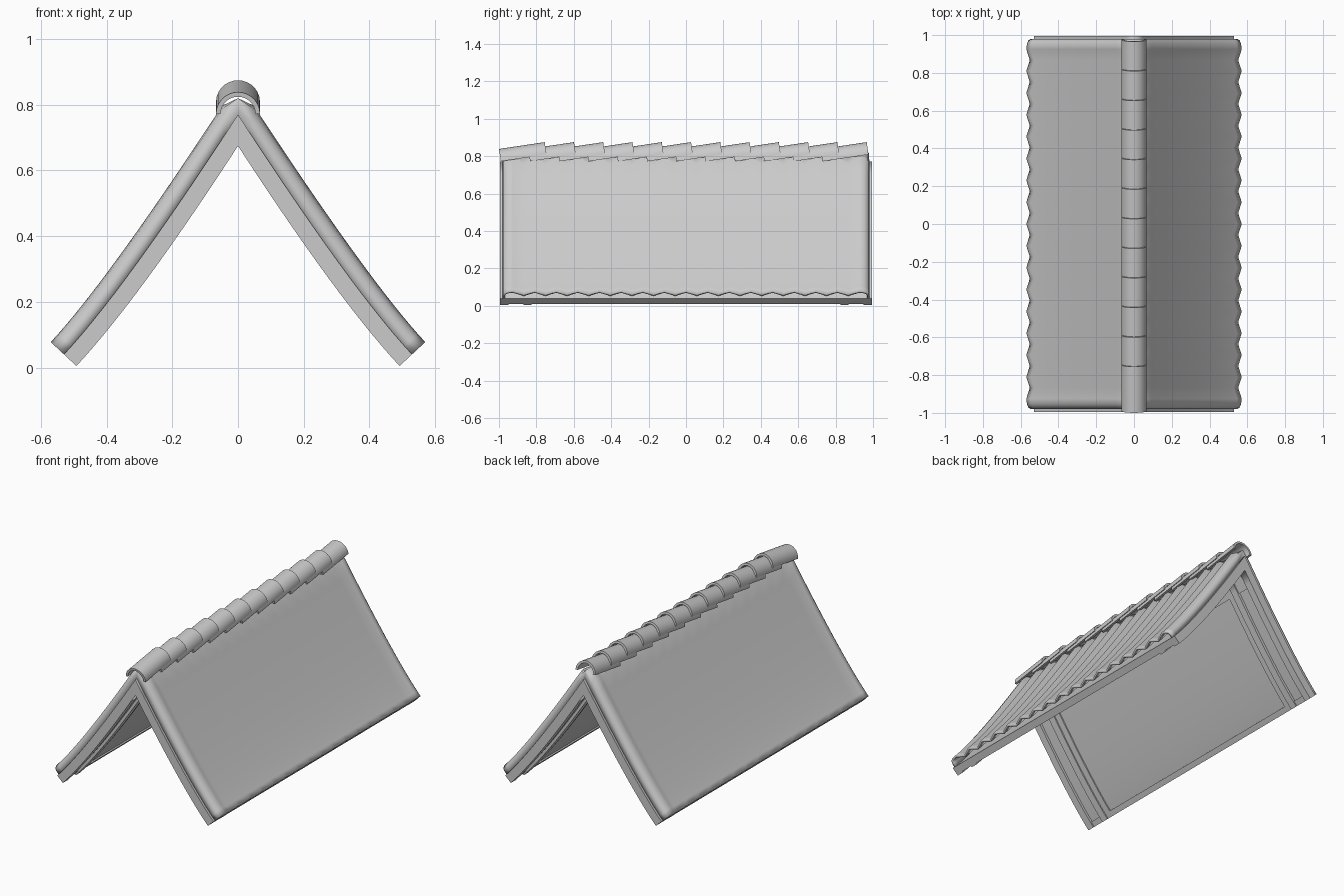
import bpy, bmesh, math
from mathutils import Matrix

if "Cube" in bpy.data.objects:
    bpy.data.objects.remove(bpy.data.objects["Cube"])

N = 14                                    # segments down the slope


def slope(d, t):
    """Point (x, z) on the sagging roof line, offset d along its normal."""
    ax, az = 0, 0.77 + d / 0.545
    bx, bz = 0.53 + 0.73 * d, 0.04 + 0.68 * d
    cx = (az - bz - 1.07 * bx) / (1.54 - 1.07)
    cz = az - 1.54 * cx
    u = 1 - t
    return (u * u * ax + 2 * u * t * cx + t * t * bx,
            u * u * az + 2 * u * t * cz + t * t * bz)


def finish(name, bm, angle=35, mirror=True):
    bmesh.ops.recalc_face_normals(bm, faces=bm.faces)
    me = bpy.data.meshes.new(name)
    bm.to_mesh(me)
    bm.free()
    ob = bpy.data.objects.new(name, me)
    bpy.context.collection.objects.link(ob)
    bpy.ops.object.select_all(action='DESELECT')
    ob.select_set(True)
    bpy.context.view_layer.objects.active = ob
    bpy.ops.object.shade_smooth_by_angle(angle=math.radians(angle))
    if mirror:
        m = ob.modifiers.new("mirror", 'MIRROR')
        m.use_clip = True
    return ob


def slab(name, d0, d1, y0, y1, t0=0.0, t1=1.0):
    """Curved board between two offsets of the roof line."""
    bm = bmesh.new()
    rings = []
    for i in range(N + 1):
        t = t0 + (t1 - t0) * i / N
        rings.append([bm.verts.new((x, y, z)) for (x, z), y in (
            (slope(d0, t), y0), (slope(d0, t), y1),
            (slope(d1, t), y1), (slope(d1, t), y0))])
    for a, b in zip(rings, rings[1:]):
        for k in range(4):
            j = (k + 1) % 4
            bm.faces.new((a[k], a[j], b[j], b[k]))
    bm.faces.new(rings[-1])
    if t0 > 0:
        bm.faces.new(rings[0][::-1])
    else:                                 # temporary cap keeps normals outward
        bm.faces.new(rings[0][::-1])
        bmesh.ops.recalc_face_normals(bm, faces=bm.faces)
        cap = [f for f in bm.faces if all(abs(v.co.x) < 1e-6 for v in f.verts)]
        bmesh.ops.delete(bm, geom=cap, context='FACES_ONLY')
    return finish(name, bm)


# Corrugated tile sheet, rolled down at both gable ends
waves, yend = 16, 0.925
cols = [(-0.98, 0.0), (-0.979, 0.025), (-0.972, 0.04), (-0.955, 0.05)]
for i in range(2 * waves + 1):
    cols.append((-yend + yend * i / waves, 0.055 if i % 2 == 0 else 0.03))
cols += [(-y, d) for y, d in reversed(cols[:4])]
bm = bmesh.new()
grid = []
for y, d in cols:
    row = []
    for i in range(N + 3):
        x, z = slope(d, i / (N + 2))
        row.append(bm.verts.new((x, y, min(z, 0.82))))
    grid.append(row)
for a, b in zip(grid, grid[1:]):
    for i in range(N + 2):
        bm.faces.new((a[i], a[i + 1], b[i + 1], b[i]))
bmesh.ops.recalc_face_normals(bm, faces=bm.faces)
if sum(f.normal.z for f in bm.faces) < 0:
    bmesh.ops.reverse_faces(bm, faces=bm.faces)
me_sheet = finish("tile_sheet", bm, 70)
bpy.context.view_layer.update()
if sum(p.normal.z for p in me_sheet.data.polygons) < 0:
    me_sheet.data.flip_normals()
s = me_sheet.modifiers.new("thickness", 'SOLIDIFY')
s.thickness, s.offset = 0.012, -1

# Roof deck and shallow frame on its underside
slab("deck", 0.0, -0.036, -0.98, 0.98)
slab("eave_batten", -0.03, -0.044, -0.98, 0.98, 0.94, 1.0)
slab("ridge_batten", -0.03, -0.044, -0.98, 0.98, 0.0, 0.1)
for side, sgn in (("front", -1), ("back", 1)):
    def span(a, b):
        return sorted((sgn * a, sgn * b))
    slab(side + "_gable_rafter", 0.0, -0.052, *span(0.95, 0.995))
    slab(side + "_inner_rafter", -0.003, -0.052, *span(0.825, 0.87))
    slab(side + "_frame_strip", -0.03, -0.044, *span(0.785, 0.825))

# Overlapping half-round ridge tiles, each tilted up toward the back
R, TH, LEN, SEG = 0.067, 0.014, 0.247, 14
tilt = math.atan2(0.035, 0.235)
for n in range(12):
    bm = bmesh.new()
    ends = []
    for y in (0, LEN):
        outer, inner = [], []
        for i in range(SEG + 1):
            a = math.pi * i / SEG
            for r, lst in ((R, outer), (R - TH, inner)):
                lst.append(bm.verts.new((r * math.cos(a), y, r * math.sin(a))))
        ends.append(outer + inner[::-1])
    f, b = ends
    M = len(f)
    for k in range(M):
        j = (k + 1) % M
        bm.faces.new((f[k], f[j], b[j], b[k]))
    for e in ends:
        for i in range(SEG):
            bm.faces.new((e[i], e[i + 1], e[M - 2 - i], e[M - 1 - i]))
    ob = finish("ridge_tile_%02d" % (n + 1), bm, 35, False)
    ob.matrix_world = (Matrix.Translation((0, -0.99 + 0.1565 * n, 0.772))
                       @ Matrix.Rotation(tilt, 4, 'X'))
